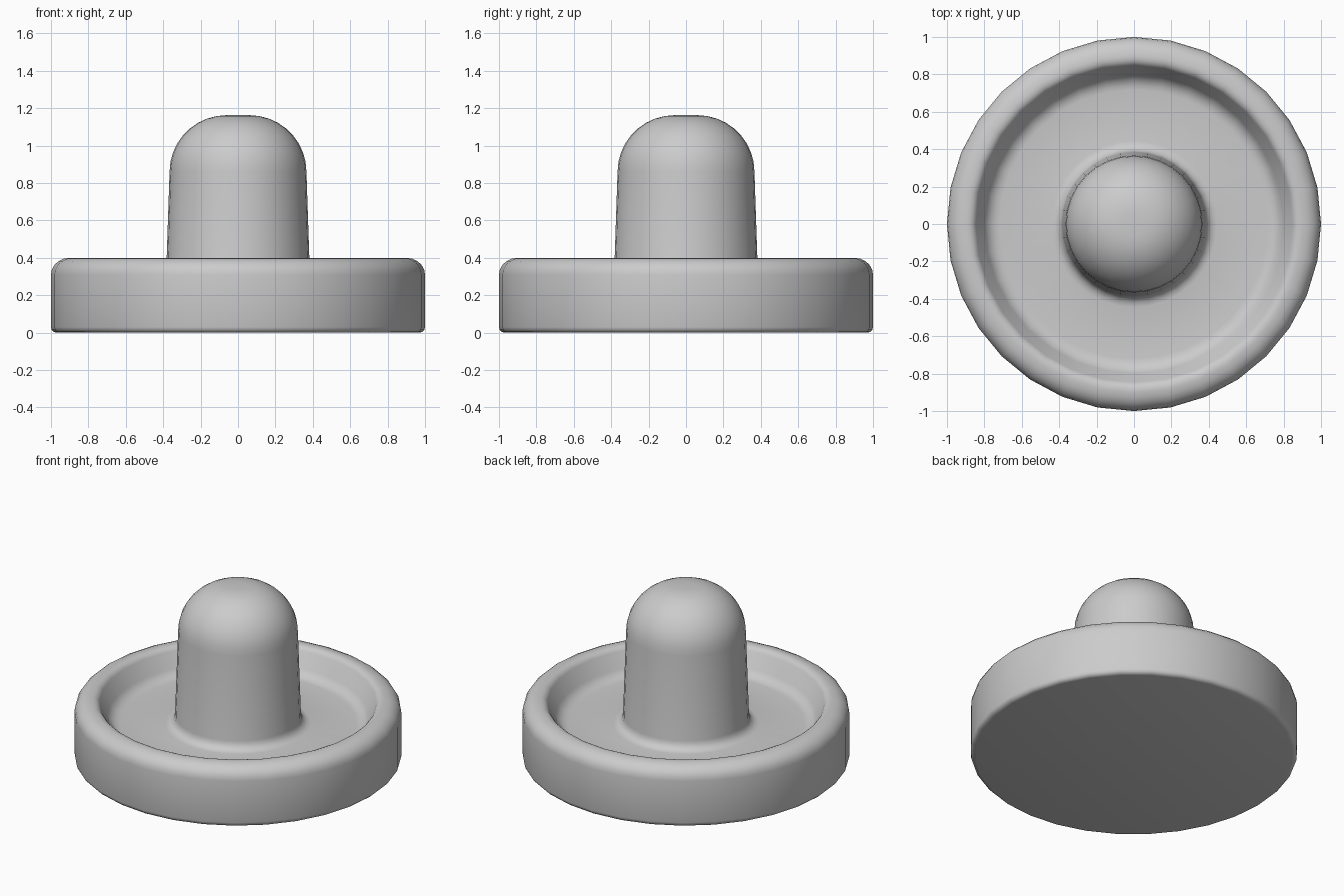
import bpy, bmesh
from math import cos, sin, pi, radians

if "Cube" in bpy.data.objects:
    bpy.data.objects.remove(bpy.data.objects["Cube"])

SEGMENTS = 32


def arc(cx, cz, rx, rz, a0, a1, n=6):
    """Points of an elliptical arc in the (radius, height) plane."""
    return [(cx + rx * cos(radians(a0 + (a1 - a0) * i / n)),
             cz + rz * sin(radians(a0 + (a1 - a0) * i / n))) for i in range(n + 1)]


def lathe(name, profile):
    """Revolve a profile that starts and ends on the z axis."""
    bm = bmesh.new()
    rings = []
    for r, z in profile:
        if r < 1e-5:
            rings.append([bm.verts.new((0, 0, z))])
        else:
            rings.append([bm.verts.new((r * cos(2 * pi * i / SEGMENTS),
                                        r * sin(2 * pi * i / SEGMENTS), z))
                          for i in range(SEGMENTS)])
    for a, b in zip(rings, rings[1:]):
        for i in range(SEGMENTS):
            j = (i + 1) % SEGMENTS
            if len(a) == 1:
                bm.faces.new((a[0], b[j], b[i]))
            elif len(b) == 1:
                bm.faces.new((a[i], a[j], b[0]))
            else:
                bm.faces.new((a[i], a[j], b[j], b[i]))
    bmesh.ops.recalc_face_normals(bm, faces=bm.faces)
    mesh = bpy.data.meshes.new(name)
    bm.to_mesh(mesh)
    bm.free()
    obj = bpy.data.objects.new(name, mesh)
    bpy.context.collection.objects.link(obj)
    bpy.context.view_layer.objects.active = obj
    obj.select_set(True)
    bpy.ops.object.shade_smooth_by_angle(angle=radians(40))
    return obj


profile = [(0, 0)]
# Flat underside with a small rounded lower edge
profile += arc(0.97, 0.03, 0.03, 0.03, -90, 0, 3)
# Rounded outer rim and inner lip
profile += arc(0.90, 0.31, 0.10, 0.09, 0, 90, 5)
profile += arc(0.89, 0.35, 0.05, 0.05, 90, 150, 4)
# Sloping inner wall blending into the dish floor
profile += arc(0.72, 0.325, 0.09, 0.09, -30, -90, 4)
# Fillet at the foot of the handle
profile += arc(0.445, 0.295, 0.06, 0.06, 270, 180, 4)
# Tapered handle and domed top
profile += arc(0.06, 0.86, 0.306, 0.303, 0, 90, 9)
profile += [(0, 1.163)]

lathe("table_game_striker", profile)
